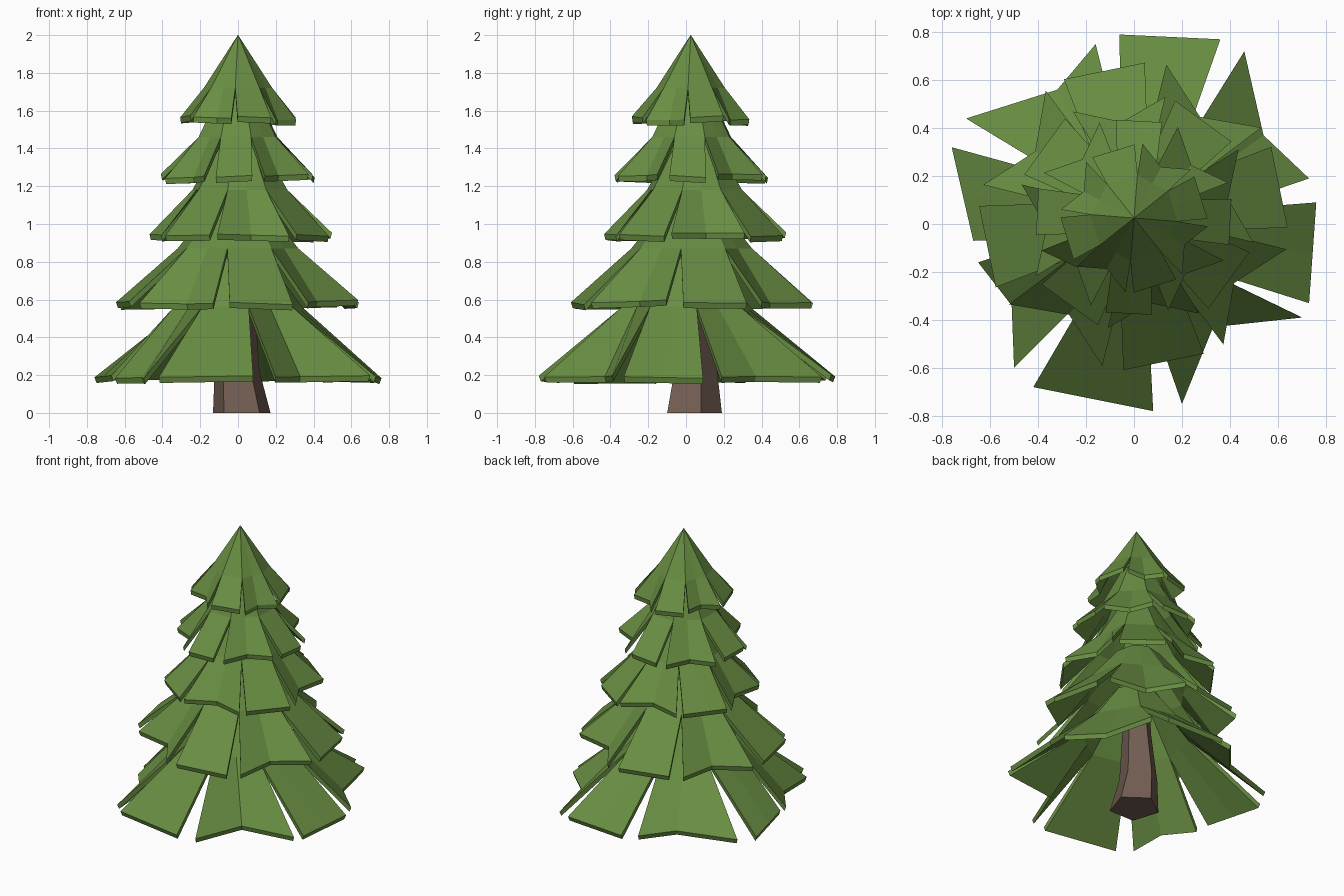
import bpy, bmesh, math, random
from mathutils import Vector

if "Cube" in bpy.data.objects:
    bpy.data.objects.remove(bpy.data.objects["Cube"])

random.seed(4)

def material(name, col):
    m = bpy.data.materials.new(name)
    m.diffuse_color = (*col, 1)
    m.use_nodes = True
    m.node_tree.nodes["Principled BSDF"].inputs["Base Color"].default_value = m.diffuse_color
    return m

GREEN = material("needles", (0.14, 0.27, 0.055))
BROWN = material("bark", (0.17, 0.11, 0.085))

def finish(bm, name, mat):
    bmesh.ops.recalc_face_normals(bm, faces=bm.faces)
    me = bpy.data.meshes.new(name)
    bm.to_mesh(me)
    bm.free()
    me.materials.append(mat)
    ob = bpy.data.objects.new(name, me)
    bpy.context.collection.objects.link(ob)

def polar(c, r, deg, z):
    a = math.radians(deg)
    return Vector((c[0] + r * math.cos(a), c[1] + r * math.sin(a), z))

# One tier: eight hanging flaps, alternately flat and valley-folded, split below a shared ring.
# "tips" optionally gives the exact x, y of each flap's rim (right corner, middle, left corner).
def tier(name, c, turn, z0, R, zm, rm, zt, rt, flat=17.5, folded=21.5, tips=None):
    bm = bmesh.new()
    thick = Vector((0, 0, -0.03))
    def slab(pts):
        # outer skin, and an inner skin dropped and pulled in slightly
        return [bm.verts.new(p) for p in pts], [
            bm.verts.new(Vector((c[0] + (p.x - c[0]) * 0.985, c[1] + (p.y - c[1]) * 0.985, p.z)) + thick)
            for p in pts]
    for k in range(8):
        mid = turn + 45 * k
        fold = k % 2 == 1
        half = 23.5 if fold else 21.5
        spread = folded if fold else flat
        angles = [mid - half, mid, mid + half]
        dz = random.uniform(-0.01, 0.012)
        rr = R * random.uniform(0.985, 1.01)
        top = [polar(c, rt, a, zt) for a in angles]
        ring = [polar(c, rm, a, zm) for a in angles]
        low = [polar(c, rr, mid + s * spread, z0 + dz + s * random.uniform(-.008, .008)) for s in (-1, 0, 1)]
        if fold:
            ring[1] = polar(c, rm * 0.9, mid, zm)
            low[1] = polar(c, rr * 0.77, mid, z0 + dz)
        if tips:
            t = tips[k]
            for j in range(3):
                low[j].x, low[j].y = t[2 * j], t[2 * j + 1]
        if not fold:
            for row in (top, ring, low):
                row[1] = (row[0] + row[2]) / 2
        o, i = slab(top + ring + low)
        for r in (0, 3):
            for j in (0, 1):
                ids = [r + j, r + j + 1, r + j + 4, r + j + 3]
                bm.faces.new([o[n] for n in ids])
                bm.faces.new([i[n] for n in reversed(ids)])
        # flap side walls and rim
        for a, b in ((3, 6), (6, 7), (7, 8), (8, 5)):
            bm.faces.new([o[a], o[b], i[b], i[a]])
    bmesh.ops.remove_doubles(bm, verts=bm.verts, dist=0.0005)
    finish(bm, name, GREEN)

bottom_tips = [
    (.73, -.33, 0, 0, .76, .09), (.73, .19, .54, .37, .46, .72),
    (.36, .77, 0, 0, -.06, .79), (-.16, .75, -.32, .56, -.70, .44),
    (-.76, .32, 0, 0, -.67, -.07), (-.65, -.16, -.51, -.34, -.50, -.60),
    (-.42, -.68, 0, 0, .08, -.78), (.20, -.75, .33, -.43, .70, -.39)]
tier("bottom_branches", (0, 0), -12, 0.195, 0.78, 0.56, 0.345, 0.82, 0.15, tips=bottom_tips)
tier("lower_branches", (0, 0.03), 11.5, 0.585, 0.645, 0.87, 0.325, 1.10, 0.14, 15.5)
tier("middle_branches", (0.01, 0.045), 54, 0.95, 0.50, 1.18, 0.26, 1.42, 0.12, 17, 23)
tier("upper_branches", (0, 0.03), -3, 1.255, 0.415, 1.46, 0.22, 1.70, 0.10, 13.5, 22)
tier("top_branches", (0, 0.025), 17, 1.56, 0.31, 1.72, 0.182, 2.0, 0.001)

# Five-sided trunk with a flared foot
bm = bmesh.new()
rows = [[bm.verts.new(polar(c, r, 18 + 72 * k, z)) for k in range(5)]
        for c, r, z in (((0.02, 0.03), 0.16, 0), ((-0.005, 0.04), 0.125, 0.22),
                        ((0, 0.03), 0.095, 0.55), ((0, 0.03), 0.06, 1.1))]
for lo, hi in zip(rows, rows[1:]):
    for k in range(5):
        n = (k + 1) % 5
        bm.faces.new([lo[k], lo[n], hi[n], hi[k]])
bm.faces.new(rows[0][::-1])
bm.faces.new(rows[-1])
finish(bm, "trunk", BROWN)
